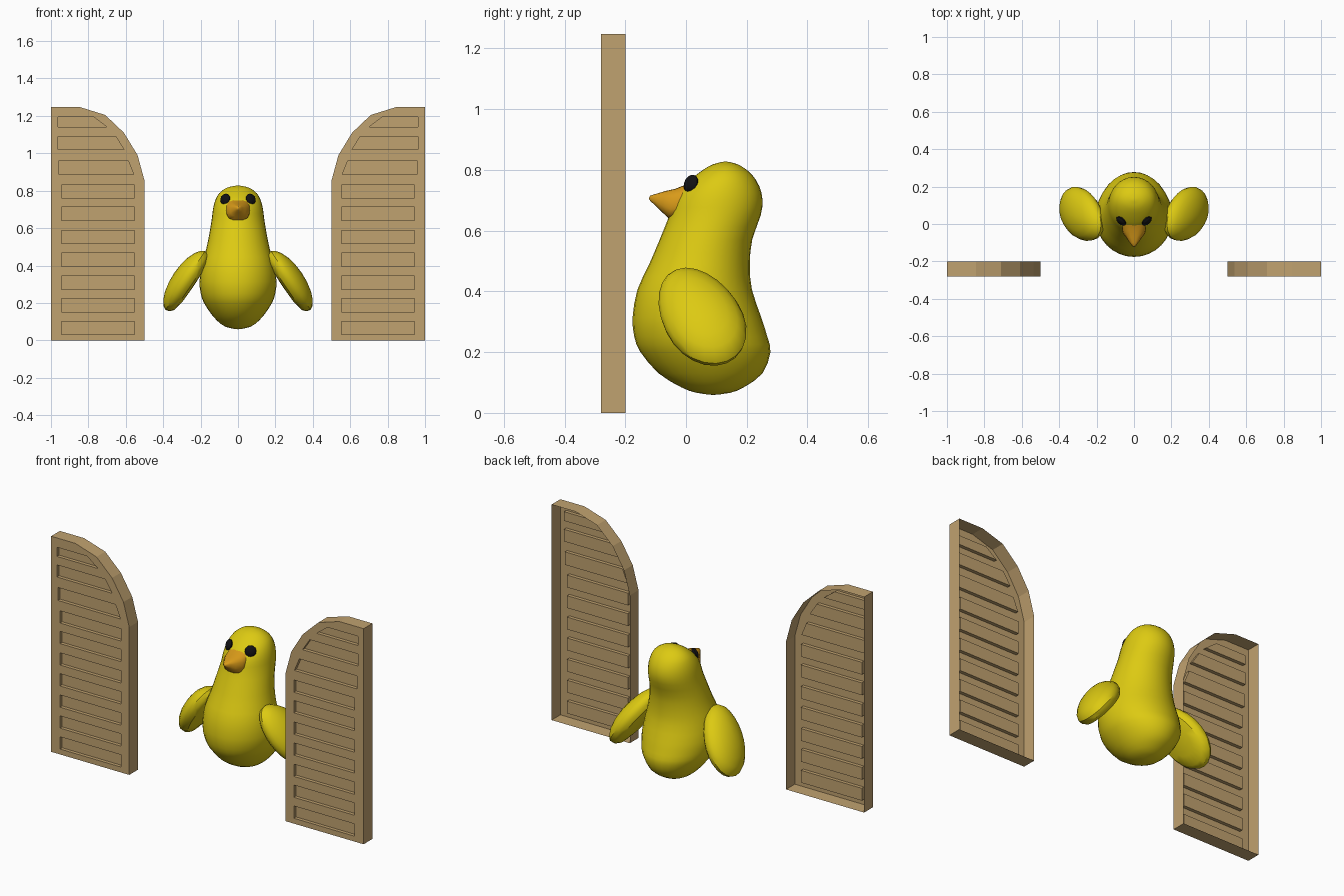
import bpy, bmesh, math
from mathutils import Vector

if "Cube" in bpy.data.objects:
    bpy.data.objects.remove(bpy.data.objects["Cube"])


def material(name, rgb):
    m = bpy.data.materials.new(name)
    m.diffuse_color = (*rgb, 1)
    m.use_nodes = True
    m.node_tree.nodes["Principled BSDF"].inputs["Base Color"].default_value = m.diffuse_color
    return m


WOOD = material("tan wood", (0.53, 0.36, 0.16))
YELLOW = material("yellow", (0.72, 0.59, 0.006))
ORANGE = material("orange", (0.70, 0.33, 0.01))
BLACK = material("black", (0.006, 0.006, 0.007))


def finish(name, bm, mat, mirror=False, angle=None):
    me = bpy.data.meshes.new(name)
    bm.to_mesh(me)
    bm.free()
    me.materials.append(mat)
    ob = bpy.data.objects.new(name, me)
    bpy.context.collection.objects.link(ob)
    if mirror:
        mod = ob.modifiers.new("mirror", 'MIRROR')
        mod.use_mirror_merge = False
    if angle:
        bpy.ops.object.select_all(action='DESELECT')
        ob.select_set(True)
        bpy.context.view_layer.objects.active = ob
        bpy.ops.object.shade_smooth_by_angle(angle=math.radians(angle))
    return ob


def loft(rings):
    """Skin a list of point rings; a ring of one point closes the end."""
    bm = bmesh.new()
    vs = [[bm.verts.new(p) for p in r] for r in rings]
    for a, b in zip(vs, vs[1:]):
        n = max(len(a), len(b))
        for i in range(n):
            j = (i + 1) % n
            f = [a[i % len(a)], a[j % len(a)], b[j % len(b)], b[i % len(b)]]
            bm.faces.new(list(dict.fromkeys(f)))
    for r in (vs[0], vs[-1]):
        if len(r) > 2:
            bm.faces.new(r)
    bmesh.ops.recalc_face_normals(bm, faces=bm.faces)
    return bm


def circle(n):
    return [(math.cos(2 * math.pi * i / n), math.sin(2 * math.pi * i / n)) for i in range(n)]


# Shutters: open-backed shells with recessed slats in the front
FRONT, BACK, RECESS = -0.28, -0.20, -0.26
outline = [(0.5, 0), (1, 0), (1, 1.247), (0.845, 1.247), (0.71, 1.205),
           (0.61, 1.11), (0.537, 0.99), (0.5, 0.855)]
slats = [[(0.554, z), (0.943, z), (0.943, z + 0.071), (0.554, z + 0.071)]
         for z in (0.031, 0.152, 0.273, 0.396, 0.517, 0.641, 0.760)]
slats += [[(0.557, 0.887), (0.957, 0.887), (0.957, 0.962), (0.588, 0.962)],
          [(0.609, 1.021), (0.963, 1.021), (0.963, 1.091), (0.655, 1.091)],
          [(0.70, 1.14), (0.963, 1.14), (0.963, 1.193), (0.77, 1.193)]]
bm = bmesh.new()
edges = []
for k, loop in enumerate([outline] + slats):
    depth = RECESS if k else BACK
    a = [bm.verts.new((x, FRONT, z)) for x, z in loop]
    b = [bm.verts.new((x, depth, z)) for x, z in loop]
    for i in range(len(a)):
        j = (i + 1) % len(a)
        edges.append(bm.edges.new((a[i], a[j])))
        bm.faces.new((a[i], b[i], b[j], a[j]))
    if k:
        bm.faces.new(b)
bmesh.ops.triangle_fill(bm, edges=edges, use_beauty=True, normal=(0, -1, 0))
bmesh.ops.recalc_face_normals(bm, faces=bm.faces)
bm.faces.ensure_lookup_table()
front = next(f for f in bm.faces if all(abs(v.co.y - FRONT) < 1e-5 for v in f.verts))
if front.normal.y > 0:
    bmesh.ops.reverse_faces(bm, faces=bm.faces)
finish("shutters", bm, WOOD, mirror=True)

# Body: (height, front y, back y, half width)
profile = [(0.059, 0.09, 0.09, 0), (0.066, 0.035, 0.145, 0.045), (0.084, -0.015, 0.19, 0.087),
           (0.13, -0.09, 0.252, 0.135), (0.20, -0.15, 0.278, 0.182), (0.25, -0.17, 0.268, 0.199),
           (0.314, -0.176, 0.248, 0.206), (0.406, -0.16, 0.217, 0.193), (0.488, -0.122, 0.21, 0.17),
           (0.57, -0.087, 0.218, 0.153), (0.65, -0.055, 0.246, 0.14), (0.70, -0.04, 0.252, 0.134),
           (0.745, -0.012, 0.242, 0.123), (0.785, 0.035, 0.217, 0.102), (0.812, 0.075, 0.183, 0.067),
           (0.823, 0.103, 0.157, 0.035), (0.828, 0.13, 0.13, 0)]


def spline(pts, steps):
    """Catmull-Rom through tuples of numbers."""
    out = []
    for i in range(len(pts) - 1):
        p0, p1, p2, p3 = pts[max(i - 1, 0)], pts[i], pts[i + 1], pts[min(i + 2, len(pts) - 1)]
        for s in range(steps):
            t = s / steps
            out.append([0.5 * (2 * b + (c - a) * t + (2 * a - 5 * b + 4 * c - d) * t * t
                               + (3 * b - a - 3 * c + d) * t ** 3)
                        for a, b, c, d in zip(p0, p1, p2, p3)])
    return out + [list(pts[-1])]


rings = []
for z, f, b, w in spline(profile, 2):
    if w < 1e-4:
        rings.append([(0, (f + b) / 2, z)])
    else:
        rings.append([(w * c, (f + b) / 2 + (b - f) / 2 * s, z) for c, s in circle(32)])
finish("body", loft(rings), YELLOW, angle=60)

# Wings: tilted egg-shaped lenses with a soft rim
centre = Vector((0.288, 0.05, 0.325))
n = Vector((0.83, 0, 0.56)).normalized()
u = Vector((0.18, 0.16, -0.29))
u = (u - n * u.dot(n)).normalized()
w = n.cross(u)
section = [(0, 0.064), (0.3, 0.06), (0.58, 0.049), (0.8, 0.032), (0.94, 0.012), (1, -0.008),
           (0.97, -0.03), (0.86, -0.048), (0.55, -0.059), (0, -0.062)]
rings = []
for r, h in section:
    if r == 0:
        rings.append([centre + n * h])
    else:
        rings.append([centre + n * h + u * (0.2 * r * c) + w * (0.13 * r * s * (1 + 0.08 * c))
                      for c, s in circle(24)])
finish("wings", loft(rings), YELLOW, mirror=True, angle=35)

# Beak: rounded square tapering to a drooping tip (y at top, y at bottom, top, bottom, half width)
rings = []
for yt, yb, zt, zb, hw in [(0.0, -0.03, 0.752, 0.642, 0.064), (-0.035, -0.058, 0.738, 0.642, 0.06),
                           (-0.07, -0.08, 0.73, 0.662, 0.04), (-0.1, -0.102, 0.721, 0.684, 0.022),
                           (-0.118, -0.117, 0.715, 0.697, 0.009)]:
    ring = []
    for c, s in circle(16):
        k = (abs(c) ** 3 + abs(s) ** 3) ** (-1 / 3)
        t = (s * k + 1) / 2
        ring.append((hw * c * k, yb + (yt - yb) * t, zb + (zt - zb) * t))
    rings.append(ring)
rings.append([(0, -0.123, 0.706)])
finish("beak", loft(rings), ORANGE, angle=40)

# Eyes: flattened beads lying on the head
bm = bmesh.new()
bmesh.ops.create_uvsphere(bm, u_segments=12, v_segments=8, radius=0.031)
bmesh.ops.scale(bm, vec=(1, 1, 0.5), verts=bm.verts)
turn = Vector((0.6, -0.72, 0.35)).to_track_quat('Z', 'Y').to_matrix()
bmesh.ops.rotate(bm, matrix=turn, cent=(0, 0, 0), verts=bm.verts)
bmesh.ops.translate(bm, vec=(0.069, 0.016, 0.755), verts=bm.verts)
finish("eyes", bm, BLACK, mirror=True, angle=40)
